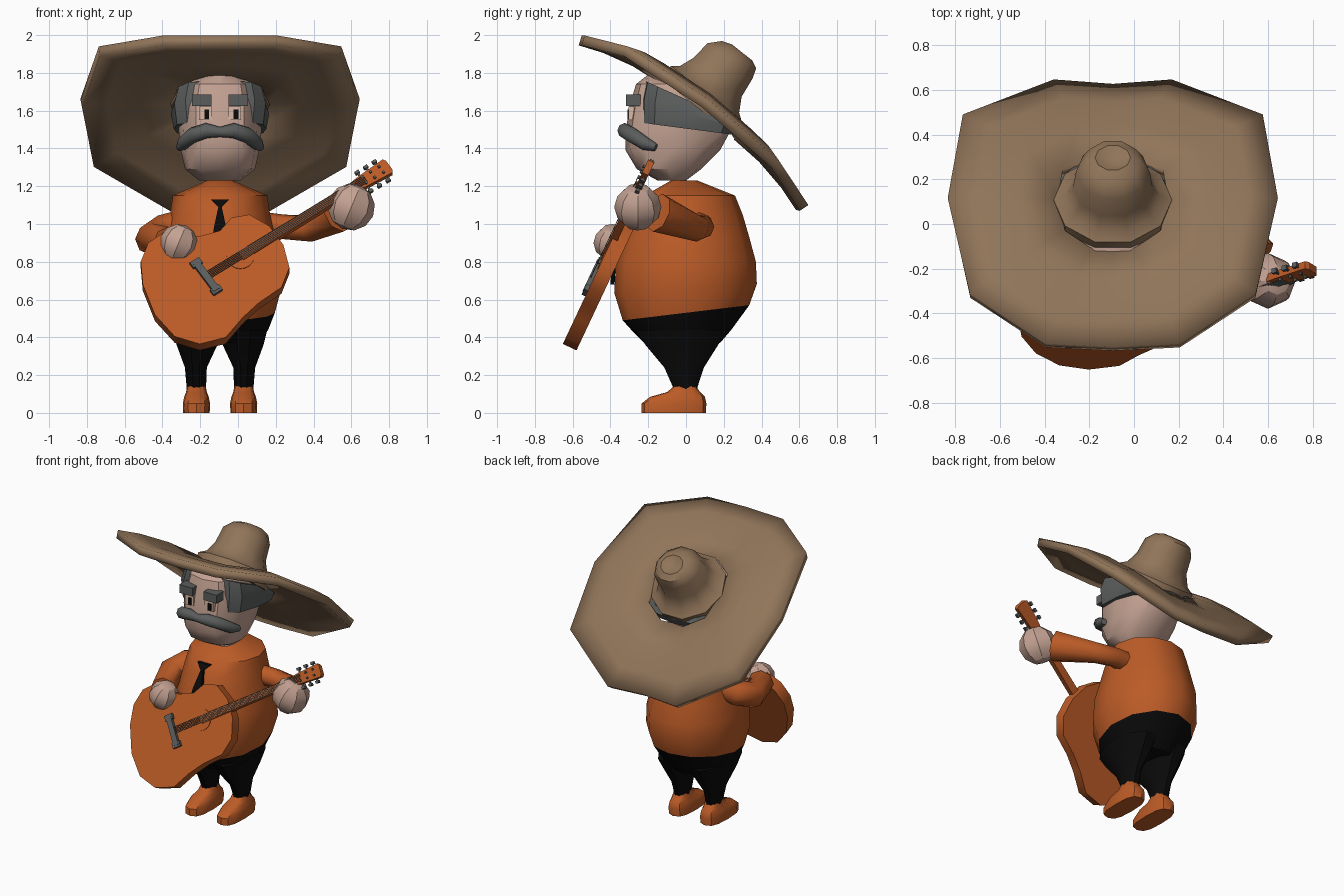
import bpy, bmesh, math
from mathutils import Vector, Matrix

if "Cube" in bpy.data.objects:
    bpy.data.objects.remove(bpy.data.objects["Cube"])

CX = -0.095  # the figure's own middle line


def material(name, rgb):
    m = bpy.data.materials.new(name)
    m.diffuse_color = (*rgb, 1)
    m.use_nodes = True
    m.node_tree.nodes["Principled BSDF"].inputs["Base Color"].default_value = m.diffuse_color
    return m


ORANGE = material("orange", (0.50, 0.105, 0.02))
STRAW = material("straw brown", (0.28, 0.175, 0.10))
SKIN = material("skin", (0.55, 0.36, 0.29))
GREY = material("grey", (0.105, 0.11, 0.11))
BLACK = material("black", (0.003, 0.003, 0.003))
EYE = material("eye cream", (0.72, 0.50, 0.39))


def finish(name, bm, mat, angle=40):
    bmesh.ops.recalc_face_normals(bm, faces=bm.faces)
    me = bpy.data.meshes.new(name)
    bm.to_mesh(me)
    bm.free()
    me.materials.append(mat)
    ob = bpy.data.objects.new(name, me)
    bpy.context.collection.objects.link(ob)
    if angle:
        bpy.ops.object.select_all(action='DESELECT')
        ob.select_set(True)
        bpy.context.view_layer.objects.active = ob
        bpy.ops.object.shade_smooth_by_angle(angle=math.radians(angle))
    return ob


def loft(name, rings, mat, matrix=None, angle=40, caps=True):
    bm = bmesh.new()
    loops = [[bm.verts.new(matrix @ Vector(p) if matrix else p) for p in r] for r in rings]
    for a, b in zip(loops, loops[1:]):
        for i in range(len(a)):
            j = (i + 1) % len(a)
            bm.faces.new((a[i], a[j], b[j], b[i]))
    if caps:
        bm.faces.new(loops[0])
        bm.faces.new(loops[-1])
    return finish(name, bm, mat, angle)


def ring(z, hw, yf, yb, slope=0, cx=CX, p=1, n=12):
    pts = []
    for i in range(n):
        a = 2 * math.pi * i / n
        c, s = round(math.cos(a), 6), round(math.sin(a), 6)
        x = math.copysign(abs(c) ** p, c) * hw
        y = (yf + yb) / 2 + math.copysign(abs(s) ** p, s) * (yb - yf) / 2
        pts.append(Vector((cx + x, y, z + slope * y)))
    return pts


def tube(name, path, mat, n=8, angle=50):
    pts = [Vector(q[:3]) for q in path]
    rings = []
    for i, q in enumerate(path):
        d = pts[min(i + 1, len(pts) - 1)] - pts[max(i - 1, 0)]
        rot = d.to_track_quat('Z', 'Y')
        rings.append([pts[i] + rot @ Vector((math.cos(2 * math.pi * k / n) * q[3],
                      math.sin(2 * math.pi * k / n) * q[3], 0)) for k in range(n)])
    return loft(name, rings, mat, angle=angle)


def box(name, lo, hi, mat, matrix=None):
    rings = [[(lo[0], lo[1], z), (hi[0], lo[1], z), (hi[0], hi[1], z), (lo[0], hi[1], z)]
             for z in (lo[2], hi[2])]
    return loft(name, rings, mat, matrix, angle=0)


def ball(name, centre, r, mat):
    bm = bmesh.new()
    bmesh.ops.create_uvsphere(bm, u_segments=8, v_segments=6, radius=r,
                              matrix=Matrix.Translation(centre) @ Matrix.Rotation(0.4, 4, 'Y'))
    return finish(name, bm, mat, 30)


# Shirt and trousers share a slanted waistline
waist = ring(0.53, 0.29, -0.335, 0.335, 0.12)
loft("shirt", [waist, ring(0.66, 0.325, -0.38, 0.375, 0.06), ring(0.80, 0.32, -0.37, 0.37),
               ring(0.93, 0.29, -0.325, 0.335), ring(1.05, 0.265, -0.28, 0.30),
               ring(1.15, 0.25, -0.22, 0.26), ring(1.23, 0.07, -0.08, 0.06)], ORANGE)
loft("trousers", [waist, ring(0.44, 0.255, -0.29, 0.24), ring(0.37, 0.2, -0.22, 0.18)], BLACK)

# Legs and shoes
for side, s in (("left", 1), ("right", -1)):
    leg = [(0.44, 0.125, 0.125, -0.28, 0.23), (0.36, 0.122, 0.108, -0.225, 0.18),
           (0.24, 0.128, 0.058, -0.12, 0.10), (0.11, 0.125, 0.05, -0.06, 0.055)]
    loft(side + "_leg", [ring(z, hw, a, b, cx=CX + s * c, n=10) for z, c, hw, a, b in leg], BLACK)
    shoe = [(0, 0.07, -0.235, 0.105), (0.05, 0.072, -0.235, 0.108), (0.085, 0.065, -0.19, 0.10),
            (0.11, 0.055, -0.10, 0.075), (0.145, 0.048, -0.06, 0.05)]
    loft(side + "_shoe", [ring(z, hw, a, b, cx=CX + s * 0.125, p=0.7) for z, hw, a, b in shoe], ORANGE)

# Tie lying on the belly
tie = [(1.13, 0.05, -0.24), (1.09, 0.009, -0.265), (0.97, 0.035, -0.318),
       (0.78, 0.05, -0.382), (0.68, 0.004, -0.388)]
loft("tie", [[(CX + sx * w, y + dy, z) for sx, dy in ((-1, -0.012), (1, -0.012), (1, 0.01), (-1, 0.01))]
             for z, w, y in tie], BLACK, angle=0)

# Arms and hands
tube("left_arm", [(0.08, 0.06, 1.0, 0.07), (0.24, 0.085, 0.985, 0.065), (0.38, 0.065, 0.975, 0.07),
                  (0.54, -0.15, 1.06, 0.105)], ORANGE)
tube("right_arm", [(-0.28, 0.03, 1.0, 0.08), (-0.4, 0.0, 0.96, 0.09), (-0.46, -0.1, 0.92, 0.085),
                   (-0.37, -0.32, 0.9, 0.085)], ORANGE)
ball("left_hand", (0.60, -0.255, 1.09), 0.125, SKIN)
ball("right_hand", (-0.314, -0.39, 0.90), 0.10, SKIN)

# Head and hair
head = [(1.23, 0.11, -0.15, 0.0), (1.29, 0.185, -0.26, 0.08), (1.39, 0.208, -0.32, 0.18),
        (1.5, 0.22, -0.318, 0.24), (1.62, 0.222, -0.30, 0.265), (1.74, 0.19, -0.265, 0.2),
        (1.80, 0.09, -0.19, 0.1)]
loft("head", [ring(z, hw, a, b, p=0.8) for z, hw, a, b in head], SKIN, angle=35)
loft("hair", [ring(1.505, 0.245, -0.24, 0.26, -0.13, p=0.5),
              ring(1.59, 0.26, -0.24, 0.28, -0.3, p=0.5),
              ring(1.66, 0.235, -0.22, 0.26, -0.45, p=0.5)], GREY, angle=30)

# Face
for side, s in (("left", 1), ("right", -1)):
    x = CX + s * 0.0775
    box(side + "_eye", (x - 0.033, -0.305, 1.55), (x + 0.033, -0.26, 1.623), EYE)
    px = x + 0.007
    box(side + "_pupil", (px - 0.012, -0.311, 1.557), (px + 0.012, -0.303, 1.605), BLACK)
    x = CX + s * 0.096
    box(side + "_eyebrow", (x - 0.052, -0.318, 1.625), (x + 0.052, -0.24, 1.685), GREY)
half = [(0.07, -0.325, 1.495, 0.04), (0.145, -0.285, 1.47, 0.042),
        (0.195, -0.215, 1.425, 0.036), (0.215, -0.16, 1.405, 0.02)]
tube("moustache", [(CX - x, y, z, r) for x, y, z, r in reversed(half)] + [(CX, -0.325, 1.487, 0.027)]
     + [(CX + x, y, z, r) for x, y, z, r in half], GREY)

# Hat: wide tilted brim
O, N = Vector((CX, 0.08, 1.64)), Vector((0, 0.62, 0.78))
rim = [(0, -0.56, 1.972), (0.3, -0.545, 1.972), (0.64, -0.32, 1.915), (0.735, 0.1, 1.64),
       (0.67, 0.47, 1.32), (0.265, 0.625, 1.085), (0, 0.605, 1.09)]
rim = [Vector((CX + x, y, z)) for x, y, z in rim]
rim += [Vector((2 * CX - p.x, p.y, p.z)) for p in rim[5:0:-1]]
brim = loft("hat_brim", [[O.lerp(p, t) + N * h for p in rim]
                         for t, h in ((1, 0), (0.82, 0.025), (0.58, 0.035), (0.34, 0.02))],
            STRAW, caps=False)
mod = brim.modifiers.new("thickness", 'SOLIDIFY')
mod.thickness, mod.offset = 0.055, 0

# Hat crown with band ridge and dented top
frame = Matrix.Translation(O) @ Matrix.Rotation(math.radians(-38.5), 4, 'X')
crown = [(-0.03, 0.26, -0.255, 0.245), (0.055, 0.265, -0.26, 0.245), (0.085, 0.215, -0.22, 0.2),
         (0.16, 0.178, -0.19, 0.155), (0.27, 0.165, -0.178, 0.14), (0.325, 0.125, -0.125, 0.12),
         (0.345, 0.08, -0.07, 0.075), (0.325, 0.03, -0.03, 0.03)]
loft("hat_crown", [ring(z, hw, a, b, cx=0, n=10) for z, hw, a, b in crown], STRAW, frame)

# Guitar body: front outline (x, z) laid on a leaning plane
outline = [(-.515, .80), (-.504, .68), (-.44, .52), (-.335, .405), (-.203, .365), (-.065, .40),
           (.024, .504), (.11, .583), (.23, .665), (.272, .77), (.24, .89), (.165, .99),
           (.06, 1.05), (-.034, 1.034), (-.095, .965), (-.203, .935), (-.388, .96), (-.475, .90)]
out = Vector((0, -0.905, 0.425))


def on_face(x, z):
    return Vector((x, -0.645 + 0.47 * (z - 0.38), z))


face = [on_face(x, z) for x, z in outline]
loft("guitar_body", [face, [p - out * 0.08 for p in face]], ORANGE)

# Guitar frame: x along the neck, z out of the face
start = on_face(0.013, 0.828)
e1 = (on_face(0.80, 1.31) - start).normalized()
e2 = out.cross(e1).normalized()
G = Matrix.Translation(start) @ Matrix((e1, e2, out)).transposed().to_4x4()


def plank(name, stations, z0, z1):
    loft(name, [[(x, -w, z0), (x, w, z0), (x, w, z1), (x, -w, z1)] for x, w in stations],
         ORANGE, G, angle=0)


plank("guitar_neck", [(0.0, 0.028), (0.74, 0.022)], -0.03, 0.012)
plank("guitar_headstock", [(0.72, 0.028), (0.78, 0.036), (0.94, 0.046), (0.95, 0.03)], -0.03, 0.006)
disc = [[(0.073 * math.cos(i * math.pi / 10), 0.073 * math.sin(i * math.pi / 10), z)
         for i in range(20)] for z in (-0.002, 0.005)]
loft("soundhole_plate", disc, ORANGE, G)
box("bridge", (-0.238, -0.1, -0.005), (-0.2, 0.1, 0.025), GREY, G)
for s in (-1, 1):
    box("bridge_end", (-0.248, s * 0.095 - 0.018, -0.005), (-0.19, s * 0.095 + 0.018, 0.022), GREY, G)
    for x in (0.79, 0.845, 0.90):
        box("tuner_post", (x - 0.005, min(0, s * 0.06), -0.018), (x + 0.005, max(0, s * 0.06), -0.008), GREY, G)
        box("tuner_key", (x - 0.012, s * 0.065 - 0.008, -0.025), (x + 0.012, s * 0.065 + 0.008, -0.002), GREY, G)
        box("tuner_peg", (x - 0.006, s * 0.02 - 0.006, 0), (x + 0.006, s * 0.02 + 0.006, 0.018), GREY, G)
for i in range(6):
    y = (i - 2.5) * 0.0085
    box("string", (-0.2, y - 0.0017, 0.014), (0.8, y + 0.0017, 0.018), GREY, G)
